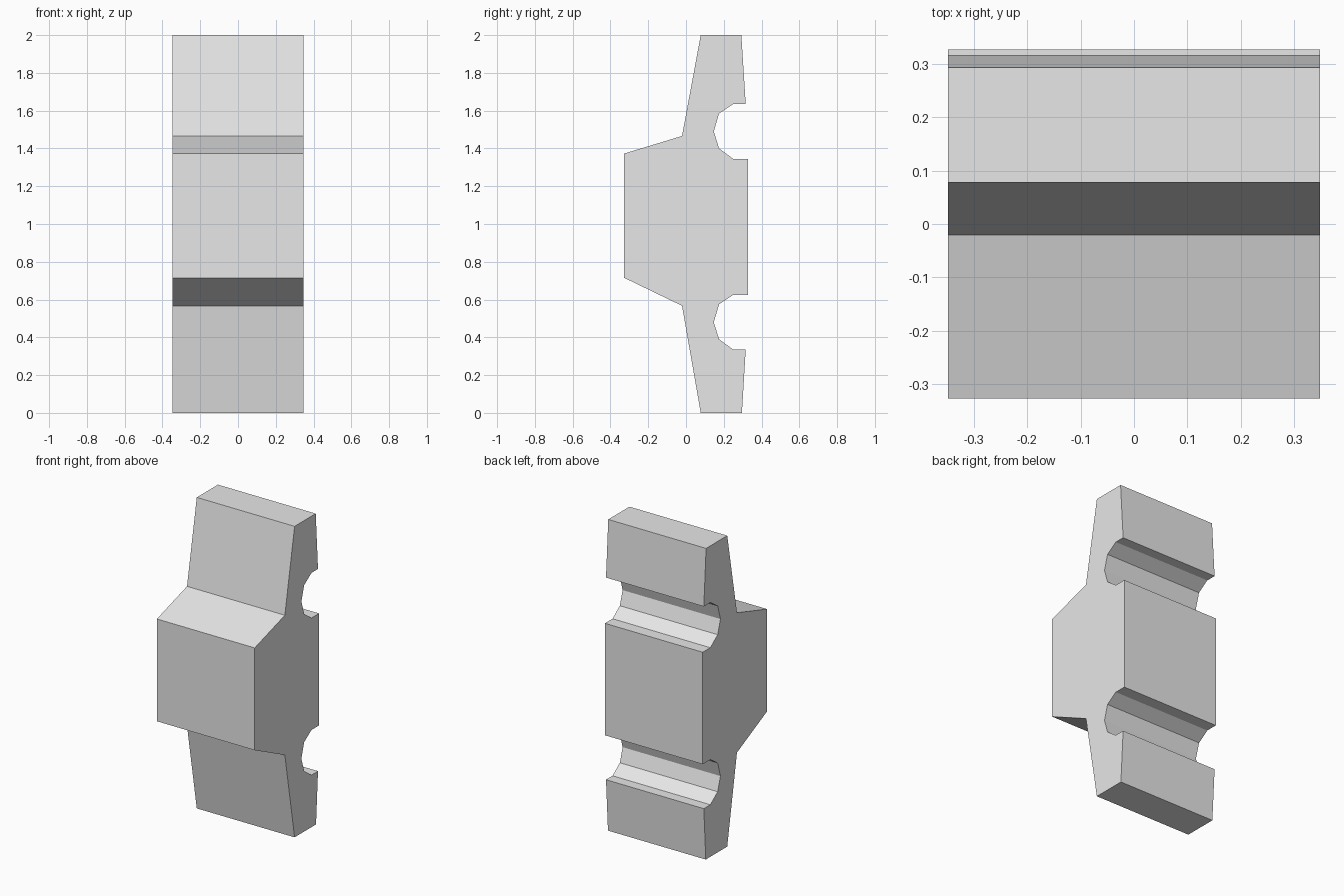
import bpy
import bmesh

cube = bpy.data.objects.get("Cube")
if cube:
    bpy.data.objects.remove(cube, do_unlink=True)

HALF_WIDTH = 0.348

# Single grey material
grey = bpy.data.materials.new("light grey")
grey.use_nodes = True
colour = (0.8, 0.8, 0.8, 1)
grey.diffuse_color = colour
grey.node_tree.nodes["Principled BSDF"].inputs["Base Color"].default_value = colour


def groove(z, lip):
    """Faceted channel cut in the back, listed from top to bottom."""
    return [(0.25, z + lip), (0.175, z + 0.095), (0.147, z),
            (0.175, z - 0.09), (0.25, z - lip)]


# Side profile (y, z): back edge downwards, then front edge upwards
profile = [(0.293, 2), (0.316, 1.635)]
profile += groove(1.49, 0.145)
profile += [(0.327, 1.345), (0.327, 0.625)]
profile += groove(0.48, 0.145)
profile += [(0.316, 0.335), (0.296, 0), (0.078, 0), (-0.021, 0.567),
            (-0.327, 0.715), (-0.327, 1.373), (-0.021, 1.466), (0.078, 2)]

# Extrude the profile across the width
bm = bmesh.new()
side = bm.faces.new([bm.verts.new((-HALF_WIDTH, y, z)) for y, z in profile])
swept = bmesh.ops.extrude_face_region(bm, geom=[side])
verts = [v for v in swept["geom"] if isinstance(v, bmesh.types.BMVert)]
bmesh.ops.translate(bm, verts=verts, vec=(2 * HALF_WIDTH, 0, 0))
bmesh.ops.recalc_face_normals(bm, faces=bm.faces)

mesh = bpy.data.meshes.new("grooved_block")
bm.to_mesh(mesh)
bm.free()
mesh.materials.append(grey)
block = bpy.data.objects.new("grooved_block", mesh)
bpy.context.collection.objects.link(block)
